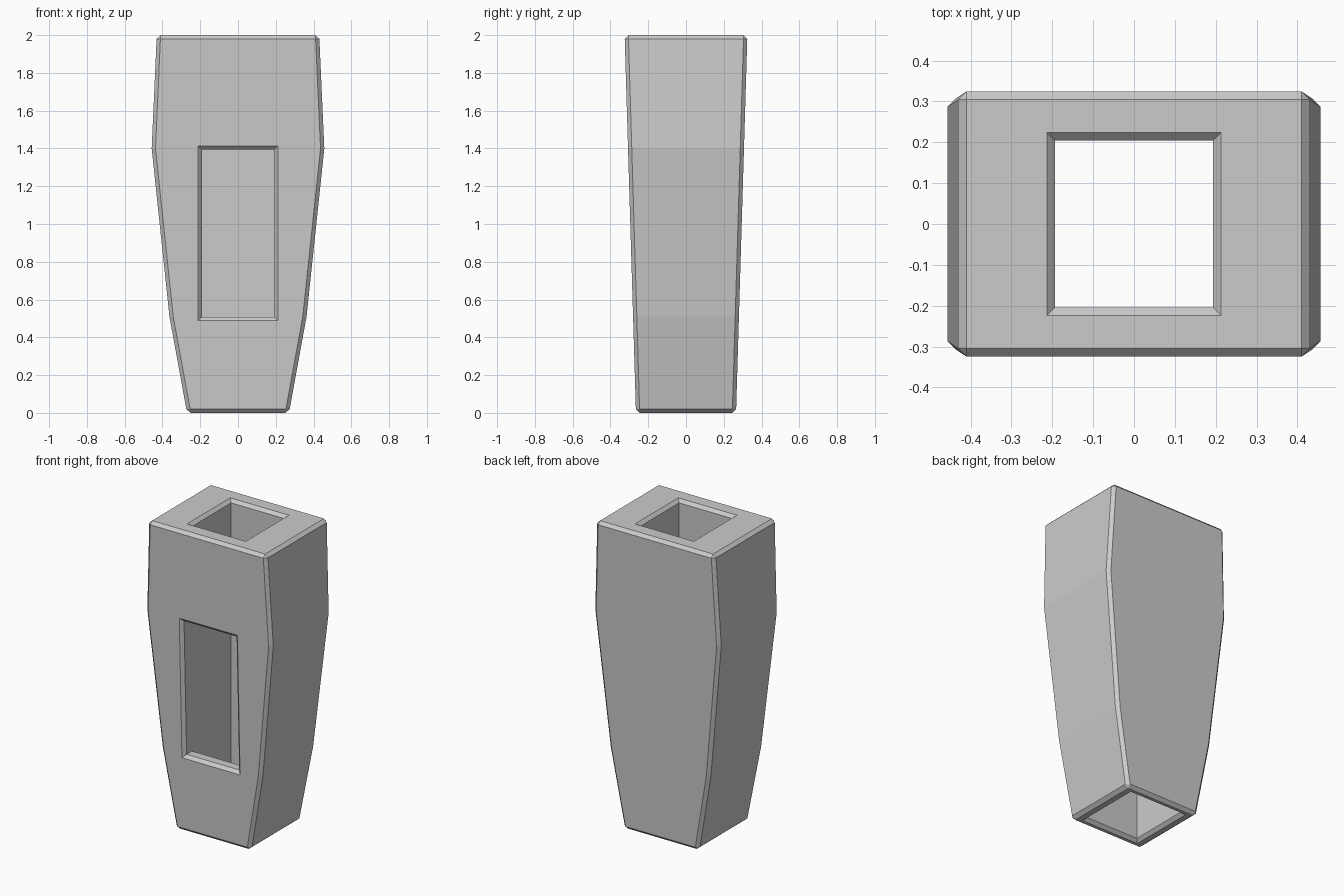
import bpy, bmesh

if "Cube" in bpy.data.objects:
    bpy.data.objects.remove(bpy.data.objects["Cube"])


def loft(name, rings):
    """Closed solid skinned through four-point rings."""
    bm = bmesh.new()
    loops = [[bm.verts.new(p) for p in ring] for ring in rings]
    for a, b in zip(loops, loops[1:]):
        for i in range(4):
            j = (i + 1) % 4
            bm.faces.new((a[i], a[j], b[j], b[i]))
    bm.faces.new(loops[0])
    bm.faces.new(loops[-1])
    bmesh.ops.recalc_face_normals(bm, faces=bm.faces)
    mesh = bpy.data.meshes.new(name)
    bm.to_mesh(mesh)
    bm.free()
    ob = bpy.data.objects.new(name, mesh)
    bpy.context.collection.objects.link(ob)
    return ob


def flat_ring(hx, hy, z):
    return [(-hx, -hy, z), (hx, -hy, z), (hx, hy, z), (-hx, hy, z)]


def half_depth(z):
    return 0.265 + 0.03 * z


# Tapered body with chamfered edges
profile = [(0.27, 0), (0.363, 0.51), (0.457, 1.4), (0.43, 2)]
body = loft("hammer_body", [flat_ring(x, half_depth(z), z) for x, z in profile])
bevel = body.modifiers.new("chamfer", 'BEVEL')
bevel.width = 0.02
bevel.limit_method = 'ANGLE'
bevel.angle_limit = 0.6

# Vertical through hole, flared at both mouths
hole = loft("hole_cutter", [flat_ring(0.193 + f, 0.204 + f, z) for f, z in
                            [(0.03, -0.01), (0, 0.02), (0, 1.98), (0.03, 2.01)]])


# Front window into the hole, flared at the face
def window_ring(grow, out):
    hx, lo, hi = 0.191 + grow, 0.508 - grow, 1.394 + grow
    return [(x, -half_depth(z) - out, z) for x, z in
            [(-hx, lo), (hx, lo), (hx, hi), (-hx, hi)]]


window = loft("window_cutter", [window_ring(0, -0.25), window_ring(0, -0.02),
                                window_ring(0.03, 0.01)])

for cutter in (hole, window):
    cutter.hide_render = True
    cut = body.modifiers.new(cutter.name, 'BOOLEAN')
    cut.operation = 'DIFFERENCE'
    cut.solver = 'EXACT'
    cut.object = cutter

# Bake the cuts and remove the cutters
graph = bpy.context.evaluated_depsgraph_get()
baked = bpy.data.meshes.new_from_object(body.evaluated_get(graph))
body.modifiers.clear()
body.data = baked
for cutter in (hole, window):
    bpy.data.objects.remove(cutter)
